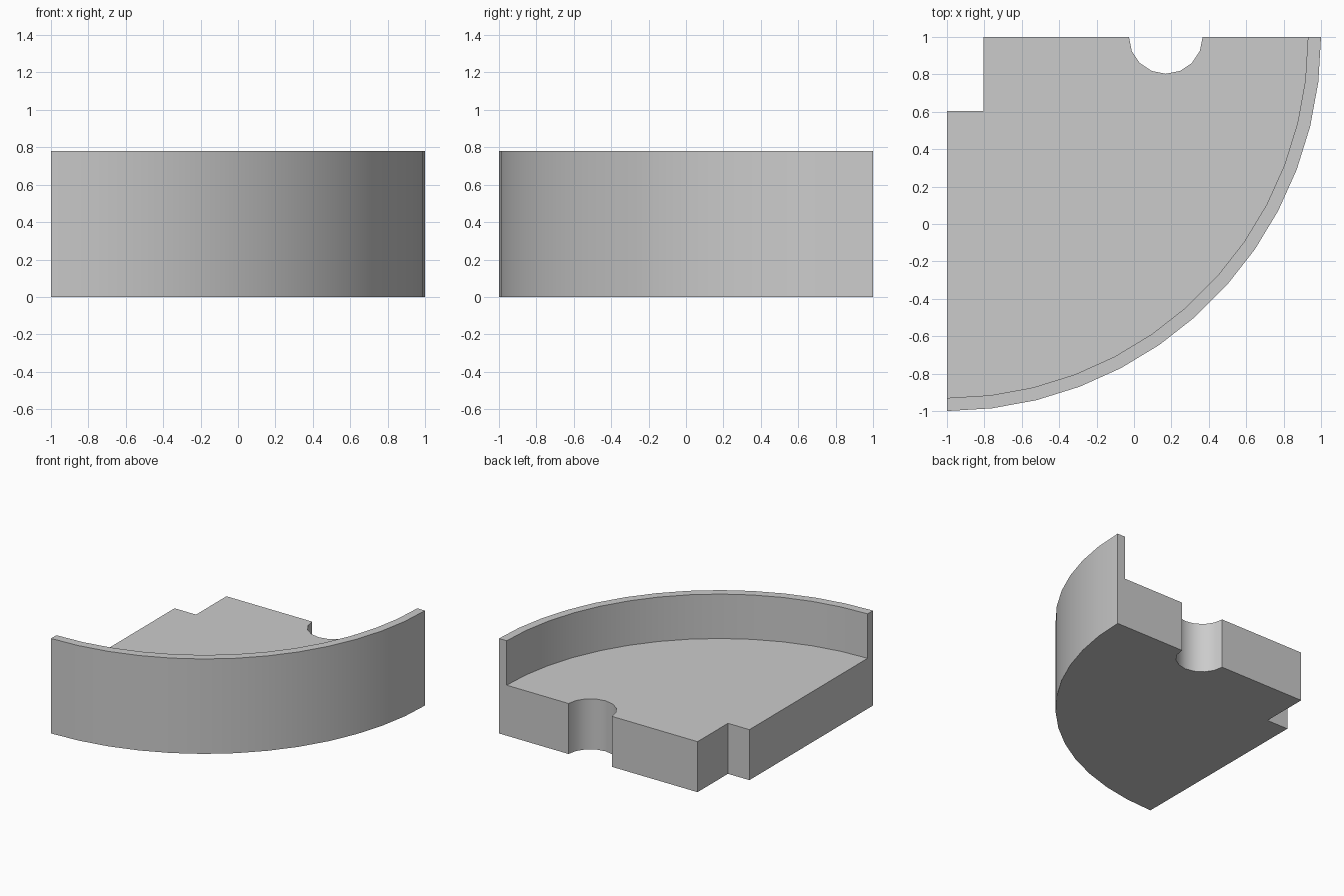
import bpy, bmesh
from math import sin, cos, pi

if "Cube" in bpy.data.objects:
    bpy.data.objects.remove(bpy.data.objects["Cube"], do_unlink=True)

HEIGHT, FLOOR = 0.78, 0.415
OUTER, INNER, ARC_STEPS = 2.0, 1.93, 13

grey = bpy.data.materials.new("light_grey")
grey.use_nodes = True
grey.diffuse_color = (0.6, 0.6, 0.6, 1)
grey.node_tree.nodes["Principled BSDF"].inputs["Base Color"].default_value = grey.diffuse_color


def quarter_arc(radius):
    """Quarter circle around the back right corner."""
    angles = [pi / 2 * i / ARC_STEPS for i in range(ARC_STEPS + 1)]
    return [(-1 + radius * sin(a), 1 - radius * cos(a)) for a in angles]


def prism(name, outline, low, high):
    """Extrude a flat outline between two heights."""
    bm = bmesh.new()
    face = bm.faces.new([bm.verts.new((x, y, low)) for x, y in outline])
    top = bmesh.ops.extrude_face_region(bm, geom=[face])["geom"]
    bmesh.ops.translate(bm, vec=(0, 0, high - low),
                        verts=[v for v in top if isinstance(v, bmesh.types.BMVert)])
    bmesh.ops.recalc_face_normals(bm, faces=bm.faces)
    mesh = bpy.data.meshes.new(name)
    bm.to_mesh(mesh)
    bm.free()
    mesh.materials.append(grey)
    obj = bpy.data.objects.new(name, mesh)
    bpy.context.collection.objects.link(obj)
    return obj


# Quarter-round block
body = prism("quarter_round_tray", quarter_arc(OUTER) + [(-1, 1)], 0, HEIGHT)

# Pocket that leaves the curved rim, corner notch and round bite in the back
pocket = quarter_arc(INNER) + [(INNER - 1, 1.2), (-1.2, 1.2), (-1.2, 1 - INNER)]
notch = [(-1.2, 0.605), (-0.805, 0.605), (-0.805, 1.2), (-1.2, 1.2)]
bite = [(0.17 + 0.197 * cos(pi * i / 8), 1 + 0.197 * sin(pi * i / 8)) for i in range(16)]

cutters = [
    prism("pocket_cutter", pocket, FLOOR, 1),
    prism("notch_cutter", notch, -0.2, 1.2),
    prism("bite_cutter", bite, -0.2, 1.2),
]
bpy.context.view_layer.objects.active = body
body.select_set(True)
for cutter in cutters:
    mod = body.modifiers.new(cutter.name, "BOOLEAN")
    mod.operation = "DIFFERENCE"
    mod.solver = "EXACT"
    mod.object = cutter
    bpy.ops.object.modifier_apply(modifier=mod.name)
    bpy.data.objects.remove(cutter, do_unlink=True)

# Smooth curved walls, crisp corners
bpy.ops.object.shade_smooth_by_angle(angle=pi / 6)
